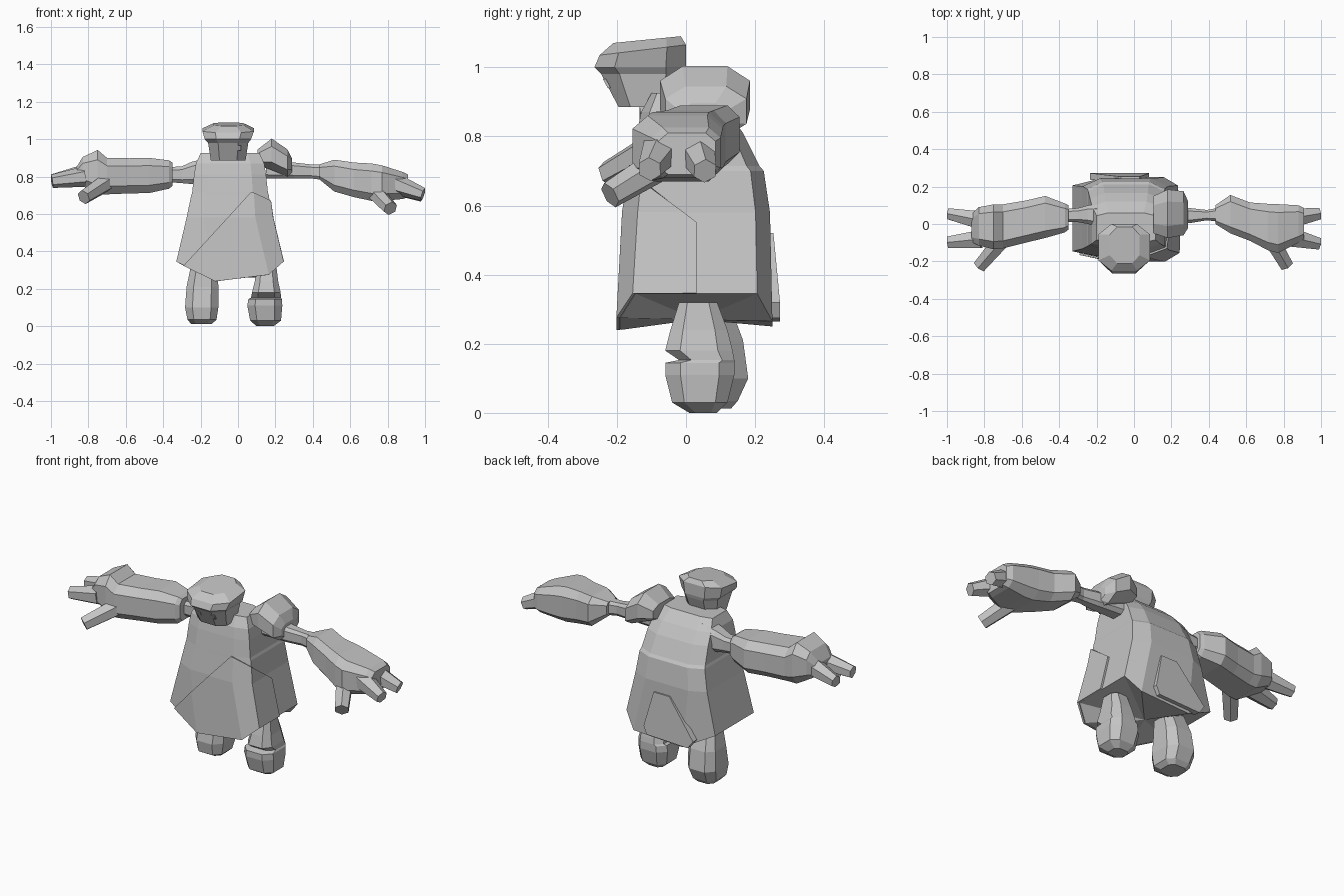
import bpy, bmesh
from mathutils import Vector

grey = bpy.data.materials.new("plain grey")
grey.diffuse_color = (0.55, 0.55, 0.55, 1)


def finish(name, bm):
    bmesh.ops.recalc_face_normals(bm, faces=bm.faces[:])
    mesh = bpy.data.meshes.new(name)
    bm.to_mesh(mesh)
    bm.free()
    mesh.materials.append(grey)
    ob = bpy.data.objects.new(name, mesh)
    bpy.context.collection.objects.link(ob)
    return ob


def loft(rings, axis, ka=0.2, kb=0.2):
    """Skin eight-sided rings (t, a0, a1, b0, b1, slope) along z (a=x, b=y) or x (a=y, b=z)."""
    bm = bmesh.new()
    loops = []
    for t, a0, a1, b0, b1, *slope in rings:
        ca, cb = ka * (a1 - a0), kb * (b1 - b0)
        s = slope[0] if slope else 0
        pts = [(a0 + ca, b0), (a1 - ca, b0), (a1, b0 + cb), (a1, b1 - cb),
               (a1 - ca, b1), (a0 + ca, b1), (a0, b1 - cb), (a0, b0 + cb)]
        loop = []
        for a, b in pts:
            u = t + s * (b - (b0 + b1) / 2)
            loop.append(bm.verts.new((a, b, u) if axis == 'z' else (u, a, b)))
        loops.append(loop)
    for l0, l1 in zip(loops, loops[1:]):
        for i in range(8):
            j = (i + 1) % 8
            bm.faces.new((l0[i], l0[j], l1[j], l1[i]))
    bm.faces.new(loops[0])
    bm.faces.new(loops[-1])
    return bm


def limb(name, p0, p1, r0, r1):
    """Tapered six-sided finger between two points."""
    p0, p1 = Vector(p0), Vector(p1)
    d = p1 - p0
    bm = bmesh.new()
    bmesh.ops.create_cone(bm, cap_ends=True, segments=6, radius1=r0, radius2=r1, depth=d.length)
    m = d.to_track_quat('Z', 'Y').to_matrix().to_4x4()
    m.translation = (p0 + p1) / 2
    bmesh.ops.transform(bm, matrix=m, verts=bm.verts[:])
    for v in bm.verts:
        v.co.x = max(-1, min(1, v.co.x))
    return finish(name, bm)


# boxy coat body with a hem that hangs lower at front and back
def coat():
    bm = loft([(0.345, -0.33, 0.235, -0.19, 0.25), (0.58, -0.275, 0.18, -0.174, 0.243),
               (0.70, -0.25, 0.165, -0.157, 0.225), (0.715, -0.245, 0.16, -0.155, 0.212),
               (0.81, -0.235, 0.15, -0.142, 0.165), (0.87, -0.225, 0.14, -0.13, 0.12),
               (0.925, -0.20, 0.115, -0.10, 0.06)], 'z', 0.2, 0.1)
    bm.verts.ensure_lookup_table()
    for i, x, z in ((0, -0.12, 0.24), (1, 0.16, 0.275), (4, 0.16, 0.265), (5, -0.15, 0.25)):
        bm.verts[i].co.x = x
        bm.verts[i].co.z = z
    bm.faces.ensure_lookup_table()
    return bm


bm = coat()
for v in bmesh.ops.poke(bm, faces=[bm.faces[-2]])['verts']:
    v.co.z = 0.27
finish("coat_body", bm)

# overlapping front panel, cut along the diagonal lapel
bm = coat()
bmesh.ops.delete(bm, geom=[bm.faces[-2]], context='FACES_ONLY')
for co, no in (((0.07, -0.16, 0.72), (-0.39, 0, 0.35)),
               ((0.07, -0.16, 0.72), (0.14, 0.51, 0.67)),
               ((0, 0.03, 0), (0, 1, 0))):
    bmesh.ops.bisect_plane(bm, geom=bm.verts[:] + bm.edges[:] + bm.faces[:],
                           plane_co=co, plane_no=no, clear_outer=True)
for v in bm.verts:
    v.co.x = -0.05 + (v.co.x + 0.05) * 1.02
    v.co.y = 0.03 + (v.co.y - 0.03) * 1.03
panel = finish("front_panel", bm)
mod = panel.modifiers.new("thickness", 'SOLIDIFY')
mod.thickness = 0.01
mod.offset = 0

# flap at the back of the hem
bm = bmesh.new()
face = bm.faces.new([bm.verts.new(p) for p in (
    (-0.235, 0.272, 0.31), (-0.20, 0.272, 0.265), (0.06, 0.272, 0.275),
    (0.08, 0.272, 0.32), (0.03, 0.253, 0.52), (-0.07, 0.253, 0.52))])
ext = bmesh.ops.extrude_face_region(bm, geom=[face])
for v in [g for g in ext['geom'] if isinstance(g, bmesh.types.BMVert)]:
    v.co.y -= 0.035
finish("back_flap", bm)

# head with a flat cap
finish("head", loft([(0.885, -0.145, 0.04, -0.195, -0.04), (0.98, -0.16, 0.055, -0.245, -0.005),
                     (1.00, -0.178, 0.07, -0.265, 0.0), (1.05, -0.19, 0.085, -0.25, 0.0, 0.12),
                     (1.08, -0.13, 0.03, -0.21, -0.015, 0.1)], 'z', 0.25, 0.22))
for side, x in (("right", -0.09), ("left", 0.0)):
    bm = bmesh.new()
    bmesh.ops.create_cube(bm, size=1)
    for v in bm.verts:
        y = -0.236 if v.co.z > 0 else -0.222
        v.co = (x + v.co.x * 0.03, y + v.co.y * 0.009, 0.953 + v.co.z * 0.026)
    finish(side + "_eye", bm)

# shoulder pad and upper arms
finish("shoulder_pad", loft([(0.105, -0.05, 0.15, 0.86, 0.945), (0.18, -0.075, 0.185, 0.835, 1.003),
                             (0.265, -0.06, 0.175, 0.80, 0.945), (0.29, -0.02, 0.12, 0.82, 0.895)],
                            'x', 0.25, 0.25))
finish("left_upper_arm", loft([(0.15, 0.0, 0.1, 0.79, 0.89), (0.30, 0.005, 0.085, 0.79, 0.875),
                               (0.39, 0.02, 0.075, 0.79, 0.865), (0.47, 0.01, 0.09, 0.78, 0.865)], 'x'))
finish("right_upper_arm", loft([(-0.16, -0.02, 0.11, 0.77, 0.90), (-0.245, 0.0, 0.1, 0.76, 0.88),
                                (-0.30, 0.01, 0.085, 0.765, 0.855), (-0.37, 0.01, 0.08, 0.77, 0.85)], 'x'))

# heavy forearms with palms
finish("right_forearm", loft([(-0.35, -0.03, 0.10, 0.75, 0.875), (-0.37, -0.045, 0.11, 0.735, 0.887),
                              (-0.475, -0.075, 0.15, 0.712, 0.90), (-0.58, -0.10, 0.125, 0.71, 0.898),
                              (-0.70, -0.13, 0.105, 0.705, 0.90), (-0.75, -0.135, 0.105, 0.705, 0.942),
                              (-0.83, -0.115, 0.09, 0.75, 0.905), (-0.87, -0.095, 0.05, 0.77, 0.84)],
                             'x', 0.17, 0.22))
finish("left_forearm", loft([(0.435, 0.0, 0.10, 0.785, 0.865), (0.515, -0.05, 0.155, 0.72, 0.89),
                             (0.62, -0.09, 0.115, 0.69, 0.875), (0.715, -0.14, 0.108, 0.67, 0.87),
                             (0.77, -0.155, 0.106, 0.67, 0.86), (0.88, -0.10, 0.10, 0.68, 0.825),
                             (0.91, -0.08, 0.085, 0.69, 0.81)], 'x', 0.17, 0.2))

# two fingers and a thumb on each hand
limb("right_finger_back", (-0.82, 0.02, 0.81), (-0.995, 0.055, 0.778), 0.055, 0.034)
limb("right_finger_front", (-0.82, -0.08, 0.80), (-0.995, -0.098, 0.775), 0.055, 0.036)
limb("right_thumb", (-0.71, -0.09, 0.765), (-0.825, -0.225, 0.69), 0.05, 0.04)
limb("left_finger_back", (0.84, 0.03, 0.76), (0.99, 0.055, 0.70), 0.058, 0.036)
limb("left_finger_front", (0.84, -0.07, 0.76), (0.99, -0.105, 0.705), 0.058, 0.036)
limb("left_thumb", (0.74, -0.09, 0.71), (0.815, -0.22, 0.63), 0.048, 0.04)

# stubby legs
finish("right_leg", loft([(0.012, -0.25, -0.14, 0.02, 0.13), (0.035, -0.27, -0.115, -0.02, 0.15),
                          (0.10, -0.283, -0.105, -0.03, 0.18), (0.21, -0.275, -0.105, -0.01, 0.165),
                          (0.33, -0.25, -0.11, 0.0, 0.12)], 'z', 0.22, 0.22))
finish("left_leg", loft([(0.0, 0.10, 0.19, 0.01, 0.09), (0.03, 0.065, 0.23, -0.04, 0.12),
                         (0.11, 0.05, 0.237, -0.06, 0.14), (0.145, 0.055, 0.235, -0.06, 0.14),
                         (0.153, 0.07, 0.23, -0.02, 0.14), (0.18, 0.075, 0.228, -0.06, 0.135),
                         (0.24, 0.09, 0.215, -0.045, 0.12), (0.32, 0.10, 0.205, -0.02, 0.09)],
                        'z', 0.22, 0.22))
